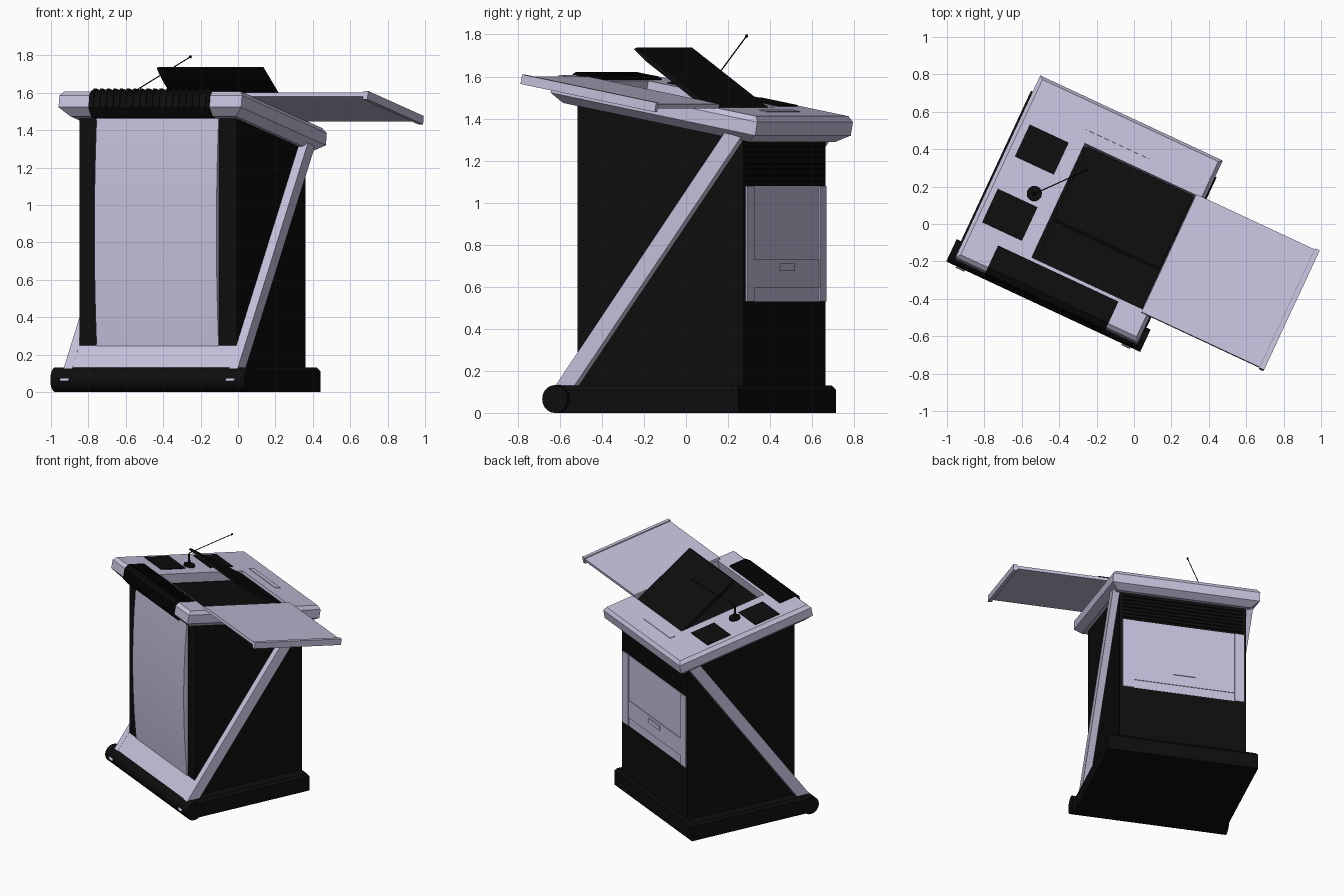
import bpy, bmesh
from math import radians, atan
from mathutils import Matrix, Vector

if "Cube" in bpy.data.objects:
    bpy.data.objects.remove(bpy.data.objects["Cube"])


def material(name, rgb):
    m = bpy.data.materials.new(name)
    m.use_nodes = True
    m.diffuse_color = (*rgb, 1)
    m.node_tree.nodes["Principled BSDF"].inputs["Base Color"].default_value = (*rgb, 1)
    return m


LILAC = material("pale lilac", (0.56, 0.53, 0.71))
BLACK = material("black", (0.004, 0.004, 0.004))

# The stand is turned on the floor; the desk frame is also tilted down to the back
STAND = Matrix.Rotation(radians(-25), 4, "Z")
DESK = STAND @ Matrix.Translation((0, 0, 1.505)) @ Matrix.Rotation(-atan(0.19), 4, "X")
MID = -0.252  # centre line of the cabinet


def finish(name, bm, mats, frame, smooth=False):
    bmesh.ops.recalc_face_normals(bm, faces=bm.faces)
    mesh = bpy.data.meshes.new(name)
    bm.to_mesh(mesh)
    bm.free()
    for m in mats:
        mesh.materials.append(m)
    ob = bpy.data.objects.new(name, mesh)
    bpy.context.collection.objects.link(ob)
    ob.matrix_world = frame
    if smooth:
        bpy.ops.object.select_all(action="DESELECT")
        ob.select_set(True)
        bpy.context.view_layer.objects.active = ob
        bpy.ops.object.shade_smooth_by_angle(angle=radians(35))
    return ob


def loft(name, rings, mats, frame=STAND):
    """Join stacked rectangles (x0, x1, y0, y1, z); the last cap takes the last material."""
    bm = bmesh.new()
    loops = [[bm.verts.new(p) for p in ((a, c, z), (b, c, z), (b, d, z), (a, d, z))]
             for a, b, c, d, z in rings]
    for lo, hi in zip(loops, loops[1:]):
        for i in range(4):
            j = (i + 1) % 4
            bm.faces.new((lo[i], lo[j], hi[j], hi[i]))
    bm.faces.new(loops[0][::-1])
    bm.faces.new(loops[-1]).material_index = len(mats) - 1
    return finish(name, bm, mats, frame)


def box(name, x, y, z, mat, frame=STAND):
    return loft(name, [(*x, *y, h) for h in z], [mat], frame)


def prism(name, x, profile, mat, frame=STAND, smooth=False):
    """Extrude a (y, z) outline along x."""
    bm = bmesh.new()
    face = bm.faces.new([bm.verts.new((x[0], y, z)) for y, z in profile])
    ext = bmesh.ops.extrude_face_region(bm, geom=[face])["geom"]
    bmesh.ops.translate(bm, vec=(x[1] - x[0], 0, 0),
                        verts=[g for g in ext if isinstance(g, bmesh.types.BMVert)])
    return finish(name, bm, [mat], frame, smooth)


def rod(name, a, b, r, mat, frame=STAND, sides=32, r2=None):
    """Round bar from a to b."""
    a, b = Vector(a), Vector(b)
    bm = bmesh.new()
    place = Matrix.Translation((a + b) / 2) @ (b - a).to_track_quat("Z", "Y").to_matrix().to_4x4()
    bmesh.ops.create_cone(bm, cap_ends=True, segments=sides, radius1=r,
                          radius2=r if r2 is None else r2, depth=(b - a).length, matrix=place)
    return finish(name, bm, [mat], frame, True)


# Base slab and the round foot bar at the front
loft("base", [(-0.80, 0.295, -0.54, 0.413, 0), (-0.80, 0.295, -0.54, 0.413, 0.11),
              (-0.785, 0.28, -0.54, 0.398, 0.13)], [BLACK])
rod("foot_bar", (-0.825, -0.54, 0.066), (0.319, -0.54, 0.066), 0.066, BLACK)

# Cabinet with a sloping top
prism("cabinet", (-0.715, 0.212),
      [(-0.47, 0.1), (0.4, 0.1), (0.4, 1.315), (-0.47, 1.48)], BLACK)

# Diagonal side struts, joined by a sloping board at the front
for side, x in (("right", (-0.765, -0.715)), ("left", (0.212, 0.262))):
    prism(side + "_strut", x,
          [(-0.615, 0.06), (-0.515, 0.06), (0.409, 1.31), (0.325, 1.335)], LILAC)
prism("front_board", (-0.715, 0.212), [(-0.563, 0.13), (-0.474, 0.25), (-0.46, 0.13)], LILAC)

# Bowed front panel
bow = [(-0.475 - 0.03 * (1 - (t / 6 - 1) ** 2), 0.23 + 1.25 * t / 12) for t in range(13)]
prism("front_panel", (MID - 0.36, MID + 0.36),
      bow + [(-0.46, 1.48), (-0.46, 0.23)], LILAC, smooth=True)

# Back door, drawer, handle and the slatted shutter above
box("back_door", (-0.70, 0.19), (0.39, 0.402), (0.53, 1.08), LILAC)
for side, x in (("right", (-0.70, -0.63)), ("left", (0.11, 0.19))):
    box(side + "_door_post", x, (0.39, 0.410), (0.53, 1.08), LILAC)
box("drawer_front", (-0.625, 0.105), (0.39, 0.407), (0.595, 0.73), LILAC)
box("drawer_handle", (-0.34, -0.18), (0.39, 0.413), (0.675, 0.71), LILAC)
for i in range(7):
    z = 1.09 + i * 0.028
    prism("shutter_slat", (-0.69, 0.19), [(0.39, z), (0.406, z + 0.012), (0.39, z + 0.024)], BLACK)

# Chamfered desk top with a deep well that has a black floor
L, R, F, B = -0.79, 0.287, -0.57, 0.522
rings = [(L + d, R - d, F + d, B - d, z)
         for d, z in ((0.05, -0.13), (0, -0.09), (0, -0.025), (0.02, 0))]
well = (-0.42, 0.232, -0.40, 0.285)
loft("desk_top", rings + [(*well, 0), (*well, -0.10)], [LILAC, BLACK], DESK)
box("keyboard", (-0.395, 0.23), (-0.39, 0.27), (-0.10, -0.06), BLACK, DESK)

# Ribbed black cover wrapped over the front edge
cover = [(-0.42, -0.01), (-0.42, 0.008), (-0.55, 0.008), (-0.578, -0.02),
         (-0.578, -0.095), (-0.53, -0.138), (-0.50, -0.138)]
prism("edge_cover", (-0.61, 0.10), cover, BLACK, DESK)
for i in range(18):
    x = -0.60 + i * 0.039
    prism("cover_rib", (x, x + 0.018),
          [(-0.43, 0), (-0.43, 0.014), (-0.552, 0.014), (-0.584, -0.018),
           (-0.584, -0.097), (-0.53, -0.09)], BLACK, DESK)

# Raised screen, hinged at the back of the well
prism("screen", (-0.40, 0.222),
      [(0.27, 1.435), (-0.155, 1.738), (-0.17, 1.73), (-0.11, 1.675), (0.23, 1.43)], BLACK)

# Slide-out side shelf with an end lip
box("side_shelf", (0.235, 0.94), (-0.42, 0.287), (-0.004, 0.018), LILAC, DESK)
box("shelf_lip", (0.932, 0.96), (-0.425, 0.292), (-0.02, 0.026), LILAC, DESK)

# Control pads and the rear grip plate
box("rear_pad", (-0.73, -0.50), (0.06, 0.25), (-0.01, 0.006), BLACK, DESK)
box("front_pad", (-0.74, -0.505), (-0.34, -0.14), (-0.01, 0.006), BLACK, DESK)
box("grip_plate", (-0.45, -0.075), (0.355, 0.395), (-0.01, 0.004), LILAC, DESK)

# Microphone: foot, stem, thin neck and head
rod("microphone_foot", (-0.552, -0.08, -0.01), (-0.552, -0.08, 0.015), 0.04, BLACK, DESK)
joint, tip = Vector((-0.552, -0.08, 1.62)), Vector((-0.349, 0.157, 1.795))
rod("microphone_stem", (-0.552, -0.08, 1.51), joint, 0.012, BLACK, sides=12, r2=0.005)
rod("microphone_neck", joint, tip, 0.003, BLACK, sides=8)
rod("microphone_head", joint.lerp(tip, 0.97), tip, 0.007, BLACK, sides=12)
